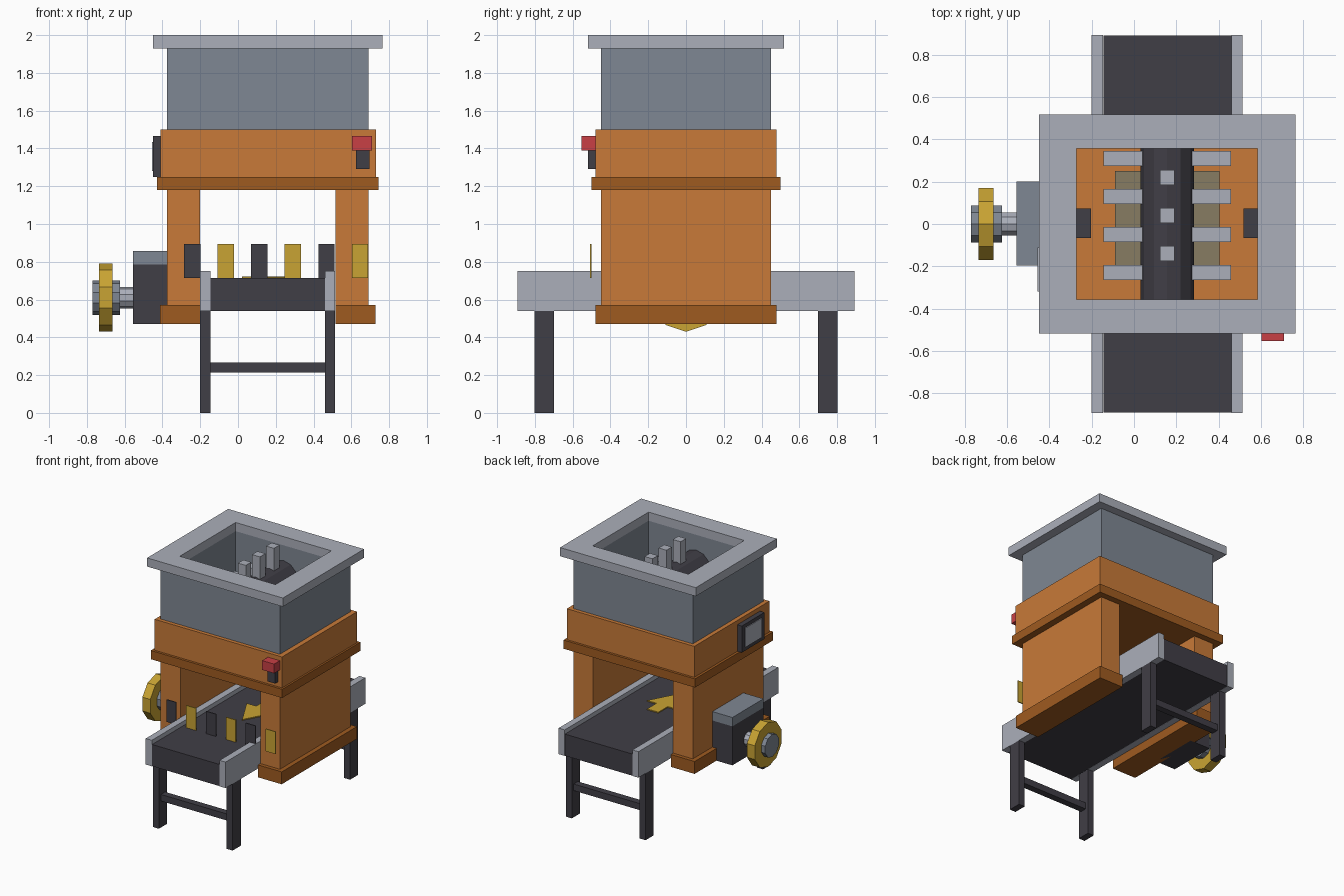
import bpy, bmesh, math
from mathutils import Matrix, Vector

cube = bpy.data.objects.get("Cube")
if cube:
    bpy.data.objects.remove(cube, do_unlink=True)


def material(name, hex_code):
    """Flat material from an sRGB hex string, stored as linear values."""
    srgb = [int(hex_code[i:i + 2], 16) / 255 for i in (0, 2, 4)]
    lin = [c / 12.92 if c < 0.04 else ((c + 0.055) / 1.055) ** 2.4 for c in srgb]
    m = bpy.data.materials.new(name)
    m.use_nodes = True
    m.diffuse_color = (*lin, 1)
    m.node_tree.nodes["Principled BSDF"].inputs["Base Color"].default_value = (*lin, 1)
    return m


ORANGE = material("orange paint", "c87a38")
RUST = material("dark orange", "9f5b20")
SLATE = material("slate grey", "7f8793")
LIGHT = material("light grey", "abafba")
DARK = material("charcoal", "403e46")
YELLOW = material("yellow", "c9a433")
RED = material("red", "c84045")
KHAKI = material("khaki", "877c62")

CX = 0.157  # centre line of the housing and conveyor


def finish(name, bm, mat):
    bmesh.ops.recalc_face_normals(bm, faces=bm.faces)
    mesh = bpy.data.meshes.new(name)
    bm.to_mesh(mesh)
    bm.free()
    mesh.materials.append(mat)
    obj = bpy.data.objects.new(name, mesh)
    bpy.context.collection.objects.link(obj)
    return obj


def box(name, mat, x, y, z):
    """Box from (low, high) ranges on each axis."""
    bm = bmesh.new()
    bmesh.ops.create_cube(bm, size=1)
    for v in bm.verts:
        v.co = Vector([(a + b) / 2 + c * (b - a) for (a, b), c in zip((x, y, z), v.co)])
    return finish(name, bm, mat)


def rod(name, mat, axis, sides, radius, low, high, centre):
    """Prism along x or y, with a corner pointing down."""
    bm = bmesh.new()
    bmesh.ops.create_cone(bm, cap_ends=True, segments=sides, radius1=radius,
                          radius2=radius, depth=high - low)
    bmesh.ops.rotate(bm, verts=bm.verts, matrix=Matrix.Rotation(math.pi / 2, 3, 'Y'))
    lowest = min(bm.verts, key=lambda v: v.co.z).co
    bmesh.ops.rotate(bm, verts=bm.verts, matrix=Matrix.Rotation(
        -math.pi / 2 - math.atan2(lowest.z, lowest.y), 3, 'X'))
    mid = (low + high) / 2
    if axis == 'Y':
        bmesh.ops.rotate(bm, verts=bm.verts, matrix=Matrix.Rotation(math.pi / 2, 3, 'Z'))
        offset = Vector((centre[0], mid, centre[1]))
    else:
        offset = Vector((mid, centre[0], centre[1]))
    bmesh.ops.translate(bm, verts=bm.verts, vec=offset)
    return finish(name, bm, mat)


def frame(name, mat, outer, inner, z):
    """Rectangular ring; outer and inner are half sizes."""
    bm = bmesh.new()
    loops = []
    for (hx, hy), h in ((outer, z[0]), (outer, z[1]), (inner, z[1]), (inner, z[0])):
        loops.append([bm.verts.new((CX + sx * hx, sy * hy, h))
                      for sx, sy in ((-1, -1), (1, -1), (1, 1), (-1, 1))])
    for a, b in zip(loops, loops[1:] + loops[:1]):
        for i in range(4):
            j = (i + 1) % 4
            bm.faces.new((a[i], a[j], b[j], b[i]))
    return finish(name, bm, mat)


def side_range(side, near, far):
    """x range measured outward from the centre line."""
    return tuple(sorted((CX + side * near, CX + side * far)))


# Housing
box("upper_housing", ORANGE, (-0.41, 0.73), (-0.48, 0.48), (1.25, 1.5))
box("housing_trim", RUST, (-0.43, 0.745), (-0.5, 0.5), (1.18, 1.25))
for side, label in ((-1, "right"), (1, "left")):
    box(label + "_column", ORANGE, side_range(side, 0.358, 0.533), (-0.45, 0.45), (0.57, 1.18))
    box(label + "_base", RUST, side_range(side, 0.358, 0.57), (-0.48, 0.48), (0.47, 0.57))

# Hopper
opening = (0.428, 0.357)
frame("hopper_walls", SLATE, (0.533, 0.45), opening, (1.5, 1.93))
frame("hopper_rim", LIGHT, (0.607, 0.518), opening, (1.93, 2.0))
box("hopper_screen", KHAKI, (-0.09, 0.405), (-0.2, 0.25), (1.5, 1.515))
for side, label in ((-1, "right"), (1, "left")):
    box(label + "_wall_block", DARK, side_range(side, 0.36, 0.428), (-0.067, 0.073), (1.5, 1.64))

# Toothed rotor
ROTOR_Z = 1.68
rod("rotor", DARK, 'Y', 12, 0.127, -0.357, 0.357, (CX, ROTOR_Z))
for i in range(7):
    y = -0.23 + 0.09 * i
    span = (y - 0.035, y + 0.035)
    if i % 2:
        box("upright_tooth", LIGHT, (CX - 0.035, CX + 0.035), span, (ROTOR_Z, ROTOR_Z + 0.3))
    else:
        box("cross_tooth", LIGHT, (CX - 0.302, CX + 0.302), span,
            (ROTOR_Z - 0.035, ROTOR_Z + 0.035))

# Conveyor
box("conveyor_belt", DARK, (-0.145, 0.46), (-0.89, 0.89), (0.54, 0.715))
for side, label in ((-1, "right"), (1, "left")):
    x = side_range(side, 0.303, 0.357)
    box(label + "_rail", LIGHT, x, (-0.893, 0.893), (0.54, 0.75))
    for y in (-0.75, 0.75):
        box(label + "_conveyor_leg", DARK, x, (y - 0.052, y + 0.052), (0, 0.54))
for y in (-0.75, 0.75):
    box("leg_crossbar", DARK, (-0.145, 0.46), (y - 0.027, y + 0.027), (0.215, 0.268))

# Direction arrow on the belt
bm = bmesh.new()
half = [(0.05, 0.2), (0.05, 0.08), (0.135, 0.08)]
outline = half + [(0, -0.17)] + [(-a, b) for a, b in reversed(half)]
face = bm.faces.new([bm.verts.new((CX + a, b, 0.715)) for a, b in outline])
lifted = bmesh.ops.extrude_face_region(bm, geom=[face])["geom"]
bmesh.ops.translate(bm, vec=(0, 0, 0.008),
                    verts=[g for g in lifted if isinstance(g, bmesh.types.BMVert)])
finish("belt_arrow", bm, YELLOW)

# Warning strips across the front
for i in range(6):
    x = -0.285 + 0.1775 * i
    box("warning_strip", YELLOW if i % 2 else DARK, (x, x + 0.087),
        (-0.508, -0.5), (0.715, 0.895))

# Motor and flywheel
box("motor_housing", DARK, (-0.555, -0.375), (-0.197, 0.2), (0.47, 0.785))
box("motor_cap", SLATE, (-0.555, -0.375), (-0.197, 0.2), (0.785, 0.857))
axle = (0, 0.61)
rod("drive_shaft", LIGHT, 'X', 10, 0.057, -0.64, -0.555, axle)
rod("wheel_hub", SLATE, 'X', 10, 0.092, -0.77, -0.625, axle)
rod("flywheel", YELLOW, 'X', 10, 0.18, -0.735, -0.665, axle)

# Control panel and stop button
box("control_panel", DARK, (-0.45, -0.41), (-0.36, -0.07), (1.25, 1.465))
box("panel_screen", LIGHT, (-0.456, -0.45), (-0.32, -0.11), (1.28, 1.435))
box("button_bracket", DARK, (0.625, 0.695), (-0.518, -0.48), (1.29, 1.39))
box("stop_button", RED, (0.603, 0.71), (-0.553, -0.48), (1.39, 1.465))
